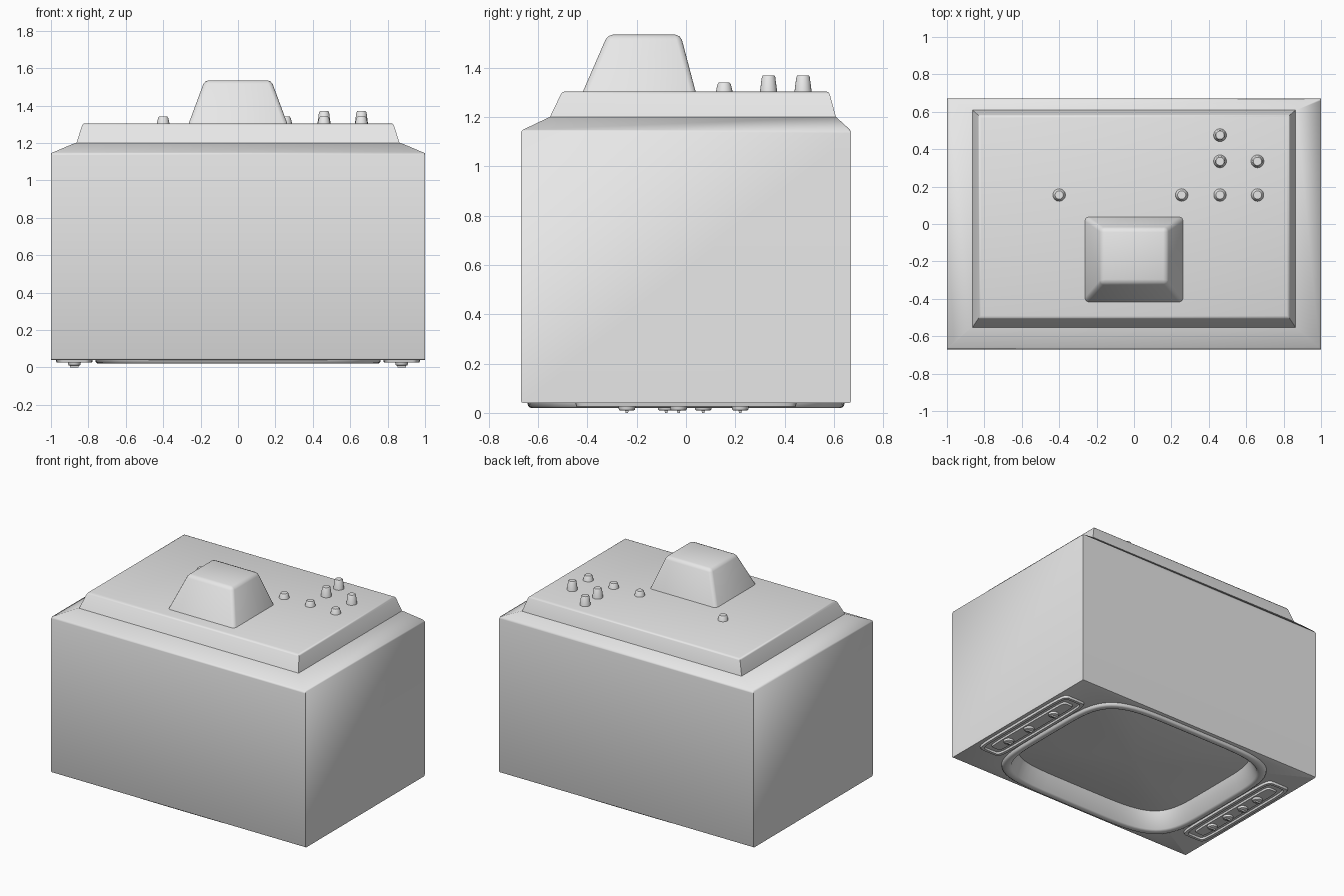
import bpy, bmesh
from math import cos, sin, pi, copysign, radians

cube = bpy.data.objects.get("Cube")
if cube:
    bpy.data.objects.remove(cube, do_unlink=True)

# One grey for the whole set
grey = bpy.data.materials.new("plain_grey")
grey.use_nodes = True
grey.diffuse_color = (0.8, 0.8, 0.8, 1)
grey.node_tree.nodes["Principled BSDF"].inputs["Base Color"].default_value = (0.8, 0.8, 0.8, 1)


def rect(x0, x1, y0, y1, z):
    return [(x0, y0, z), (x1, y0, z), (x1, y1, z), (x0, y1, z)]


def oval(rx, ry, z, power=5, n=64, cx=0, cy=0):
    """Superellipse loop: power 2 is an ellipse, higher is boxier."""
    def p(v):
        return copysign(abs(v) ** (2 / power), v)
    return [(cx + rx * p(cos(2 * pi * i / n)), cy + ry * p(sin(2 * pi * i / n)), z)
            for i in range(n)]


def loft(name, loops, bevel=0, pick=None, segments=2, angle=44, cap_start=True):
    """Skin a stack of loops, cap it, and bevel the picked edges."""
    bm = bmesh.new()
    rings = [[bm.verts.new(c) for c in loop] for loop in loops]
    for a, b in zip(rings, rings[1:]):
        n = len(a)
        for i in range(n):
            bm.faces.new((a[i], a[(i + 1) % n], b[(i + 1) % n], b[i]))
    if cap_start:
        bm.faces.new(rings[0][::-1])
    bm.faces.new(rings[-1])
    bmesh.ops.recalc_face_normals(bm, faces=bm.faces)
    if bevel:
        edges = [e for e in bm.edges if pick is None or pick(e)]
        bmesh.ops.bevel(bm, geom=edges, offset=bevel, segments=segments,
                        profile=0.5, affect='EDGES')
    mesh = bpy.data.meshes.new(name)
    bm.to_mesh(mesh)
    bm.free()
    mesh.materials.append(grey)
    obj = bpy.data.objects.new(name, mesh)
    bpy.context.collection.objects.link(obj)
    smooth(obj, angle)
    return obj


def smooth(obj, angle=44):
    bpy.ops.object.select_all(action='DESELECT')
    obj.select_set(True)
    bpy.context.view_layer.objects.active = obj
    bpy.ops.object.shade_smooth_by_angle(angle=radians(angle))


def above(z):
    return lambda e: all(v.co.z > z for v in e.verts)


def long_edge(e):
    a, b = (v.co for v in e.verts)
    return abs(a.x - b.x) > 1 and a.z < 1.18


# Cabinet, lying on its screen
cabinet = loft("cabinet", [
    rect(-1, 1, -0.67, 0.67, 0.04),
    rect(-1, 1, -0.67, 0.67, 1.145),
    rect(-0.87, 0.87, -0.555, 0.61, 1.2)], 0.01, long_edge)

# Opening for the screen
cutter = loft("screen_cutter", [oval(0.73, 0.61, -0.2), oval(0.73, 0.61, 0.17)])
cutter.hide_render = True
cut = cabinet.modifiers.new("screen_opening", 'BOOLEAN')
cut.object = cutter
cut.operation = 'DIFFERENCE'
cut.solver = 'EXACT'
bpy.context.view_layer.objects.active = cabinet
bpy.ops.object.modifier_apply(modifier=cut.name)
bpy.data.objects.remove(cutter, do_unlink=True)
smooth(cabinet)

# Screen surround: raised lip and sloping inner wall
loft("screen_surround", [
    oval(0.765, 0.645, 0.045), oval(0.76, 0.64, 0.027), oval(0.75, 0.63, 0.02),
    oval(0.725, 0.605, 0.02), oval(0.712, 0.592, 0.028),
    oval(0.665, 0.55, 0.15)], cap_start=False)

# Bulging picture tube glass
loft("screen_glass", [oval(0.67 * s, 0.555 * s, 0.09 + 0.05 * s * s)
                      for s in (1, 0.8, 0.6, 0.4, 0.2, 0.05)], cap_start=False)

# Back cover and tube housing
loft("back_cover", [
    rect(-0.865, 0.865, -0.555, 0.61, 1.195),
    rect(-0.83, 0.83, -0.502, 0.58, 1.305)], 0.012, above(1.25))
loft("tube_housing", [
    rect(-0.265, 0.265, -0.42, 0.04, 1.3),
    rect(-0.178, 0.178, -0.318, -0.022, 1.535)], 0.022,
    lambda e: any(v.co.z > 1.4 for v in e.verts))

# Pegs on the back
for x, y, top in [(-0.4, 0.155, 1.34), (0.255, 0.155, 1.34), (0.46, 0.155, 1.34),
                  (0.66, 0.155, 1.34), (0.46, 0.335, 1.37), (0.66, 0.335, 1.37),
                  (0.46, 0.475, 1.37)]:
    loft("back_peg", [oval(r, r, z, 2, 20, x, y) for r, z in
                      ((0.036, 1.295), (0.027, top - 0.006), (0.022, top))])

# Control panels either side of the screen
for side, rows in ((1, (-0.24, -0.03, 0.22)), (-1, (-0.24, -0.08, 0.07, 0.22))):
    cx = side * 0.875
    # plate with a sunken middle
    loft("control_panel", [oval(rx, ry, z, 8, 48, cx) for rx, ry, z in
                           ((0.1, 0.45, 0.045), (0.095, 0.445, 0.025),
                            (0.075, 0.425, 0.025), (0.07, 0.42, 0.037))],
         cap_start=False)
    # raised strip that carries the knobs
    loft("control_strip", [oval(rx, ry, z, 8, 48, cx) for rx, ry, z in
                           ((0.048, 0.38, 0.04), (0.042, 0.374, 0.025))])
    for y in rows:
        loft("control_knob", [oval(r, r, z, 2, 20, cx, y) for r, z in
                              ((0.036, 0.03), (0.032, 0.012), (0.027, 0.009))])
        loft("knob_grip", [rect(cx - 0.025, cx + 0.025, y - 0.008, y + 0.008, 0.015),
                           rect(cx - 0.022, cx + 0.022, y - 0.005, y + 0.005, 0)])
